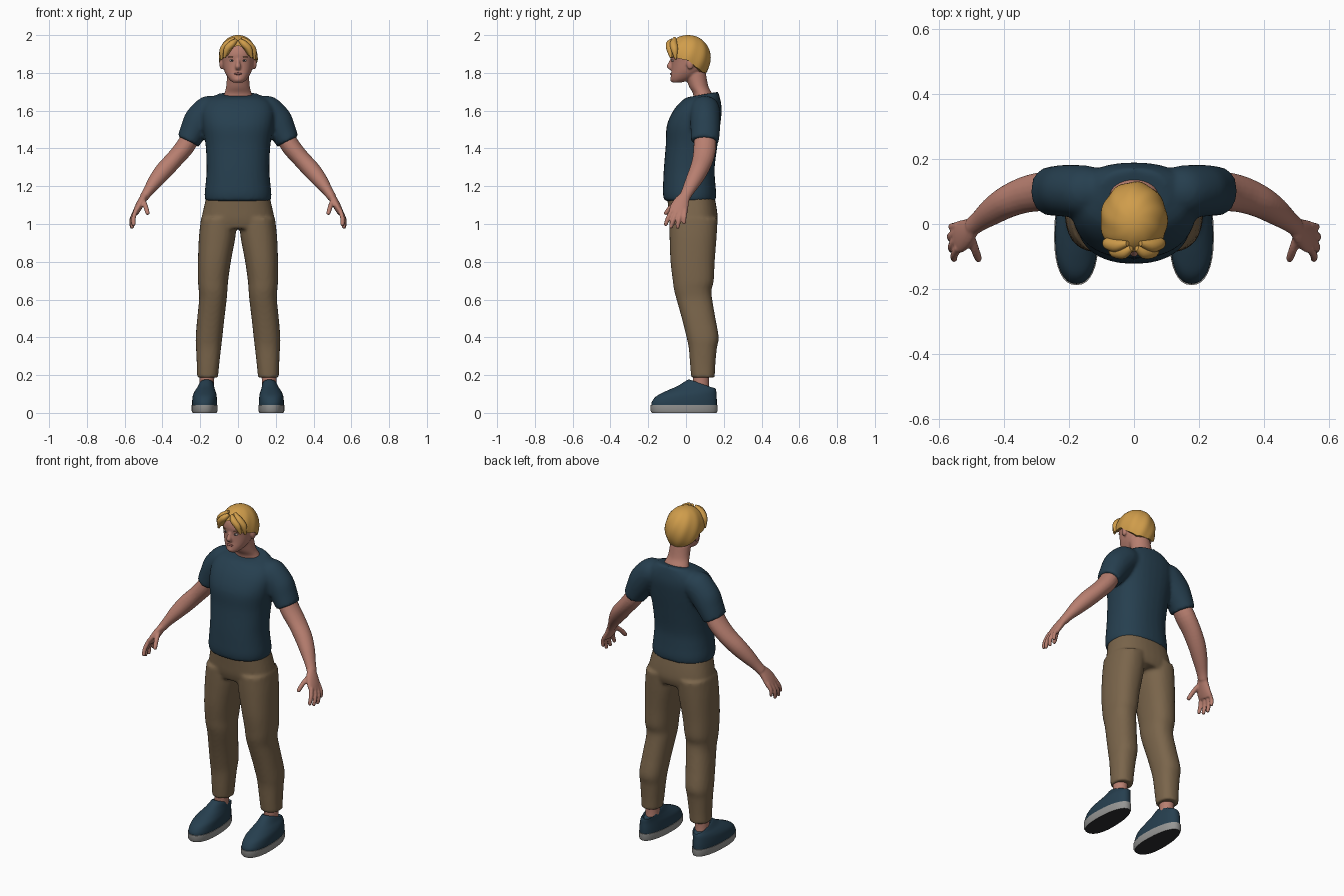
import bpy, bmesh, math
from mathutils import Vector


def mat(name, r, g, b):
    m = bpy.data.materials.new(name)
    m.diffuse_color = [(c / 255 / 12.92 if c < 11 else ((c / 255 + .055) / 1.055) ** 2.4) for c in (r, g, b)] + [1]
    return m


NAVY = mat("navy cloth", 38, 63, 79)
KHAKI = mat("brown cloth", 122, 101, 75)
SKIN = mat("skin", 184, 127, 112)
BLOND = mat("blond hair", 208, 157, 75)
GREY = mat("grey rubber", 150, 150, 148)
BLACK = mat("dark rubber", 45, 45, 47)
WHITE = mat("eye white", 190, 180, 175)
LIP = mat("lip", 158, 95, 88)
BROW = mat("brow", 135, 95, 65)


def level(z, x0, x1, y0, y1, e=2.0, n=32, egg=0.0):
    """Horizontal rounded ring; z is a height or a (front, back) pair."""
    zf, zb = z if isinstance(z, tuple) else (z, z)
    pts = []
    for i in range(n):
        a = math.tau * i / n
        c, s = math.cos(a), math.sin(a)
        c = math.copysign(abs(c) ** (2 / e), c)
        s = math.copysign(abs(s) ** (2 / e), s)
        pts.append(Vector(((x0 + x1) / 2 + (x1 - x0) / 2 * c * (1 - egg * s),
                           (y0 + y1) / 2 + (y1 - y0) / 2 * s, zf + (zb - zf) * (s + 1) / 2)))
    return pts


def tube(path, n=20):
    """Rings square to a path of (x, y, z, radius across, radius along y)."""
    P = [Vector(p[:3]) for p in path]
    rings = []
    for i, p in enumerate(path):
        d = (P[min(i + 1, len(P) - 1)] - P[max(i - 1, 0)]).normalized()
        v = Vector((0, 1, 0))
        v = (v - d * v.dot(d)).normalized()
        u = v.cross(d)
        rings.append([P[i] + u * p[3] * math.cos(math.tau * k / n) + v * p[4] * math.sin(math.tau * k / n)
                      for k in range(n)])
    return rings


def blob(c, r, n=16):
    out = []
    for j in range(9):
        f = math.pi * (.03 + .94 * j / 8)
        k = math.sin(f)
        out.append(level(c[2] - r[2] * math.cos(f), c[0] - r[0] * k, c[0] + r[0] * k,
                         c[1] - r[1] * k, c[1] + r[1] * k, n=n))
    return out


def mirrored(lofts):
    return lofts + [[[Vector((-p.x, p.y, p.z)) for p in r] for r in l] for l in lofts]


def smooth_rings(R, sub=4):
    """Catmull-Rom interpolation between rings."""
    out = []
    for i in range(len(R) - 1):
        A, B, C, D = R[max(i - 1, 0)], R[i], R[i + 1], R[min(i + 2, len(R) - 1)]
        for s in range(sub):
            t = s / sub
            out.append([b + .5 * t * (c - a + t * (2 * a - 5 * b + 4 * c - d + t * (3 * (b - c) + d - a)))
                        for a, b, c, d in zip(A, B, C, D)])
    return out + [R[-1]]


def build(name, lofts, mats, sub=4, voxel=0, relax=3):
    bm = bmesh.new()
    for l in lofts:
        rows = [[bm.verts.new(p) for p in r] for r in (smooth_rings(l, sub) if sub > 1 else l)]
        n = len(rows[0])
        for a, b in zip(rows, rows[1:]):
            for i in range(n):
                bm.faces.new((a[i], a[(i + 1) % n], b[(i + 1) % n], b[i]))
        bm.faces.new(rows[0])
        bm.faces.new(rows[-1])
    bmesh.ops.recalc_face_normals(bm, faces=bm.faces)
    if len(mats) > 1:  # underside takes the second colour
        for f in bm.faces:
            f.material_index = 1 if f.normal.z < -.8 else 0
    me = bpy.data.meshes.new(name)
    bm.to_mesh(me)
    bm.free()
    ob = bpy.data.objects.new(name, me)
    bpy.context.collection.objects.link(ob)
    for m in mats:
        me.materials.append(m)
    bpy.ops.object.select_all(action='DESELECT')
    ob.select_set(True)
    bpy.context.view_layer.objects.active = ob
    bpy.ops.object.shade_smooth_by_angle(angle=math.radians(50))
    if voxel:  # fuse overlapping forms into one skin
        m = ob.modifiers.new("fuse", 'REMESH')
        m.mode, m.voxel_size, m.use_smooth_shade = 'VOXEL', voxel, True
        m = ob.modifiers.new("relax", 'SMOOTH')
        m.factor, m.iterations = .5, relax
    return ob


# Shirt: torso and two sleeves
torso = [level(z, -w, w, f, b, 2.3) for z, w, f, b in (
    (1.122, .174, -.115, .157), (1.16, .177, -.122, .16), (1.22, .171, -.121, .155), (1.3, .166, -.117, .152),
    (1.42, .172, -.107, .167), (1.52, .188, -.102, .181), (1.6, .192, -.067, .189), (1.655, .165, -.02, .183))]
torso += [level((1.672, 1.70), -.105, .105, .012, .17, 2.2)]
sleeve = tube([(.10, .1, 1.61, .07, .07), (.15, .1, 1.60, .082, .08), (.205, .102, 1.545, .083, .08),
               (.24, .102, 1.485, .071, .077), (.264, .1, 1.437, .062, .074)], 28)
build("shirt", [torso] + mirrored([sleeve]), [NAVY], voxel=.01, relax=4)

# Trousers: pelvis and two legs
pelvis = [level(z, -w, w, f, b, 2.4) for z, w, f, b in (
    (1.15, .166, -.1, .15), (1.08, .183, -.094, .163), (1.02, .194, -.088, .168), (.975, .19, -.075, .155))]
leg = [level(z, a, b, f, k, 2.3) for z, a, b, f, k in (
    (1.03, .005, .196, -.088, .168), (.93, .014, .207, -.087, .162), (.8, .038, .212, -.082, .152),
    (.7, .052, .212, -.07, .147), (.65, .056, .208, -.063, .135), (.6, .06, .206, -.05, .139),
    (.5, .072, .216, -.022, .156), (.4, .083, .224, .003, .173), (.34, .09, .222, .015, .163),
    (.25, .1, .218, .022, .155), (.187, .106, .217, .028, .152))]
build("trousers", [pelvis] + mirrored([leg]), [KHAKI], voxel=.01)

# Arms with palm, thumb and fingers
arm = tube([(.24, .1, 1.48, .05, .055), (.28, .1, 1.41, .05, .06), (.335, .09, 1.345, .047, .056),
            (.39, .068, 1.285, .047, .05), (.435, .04, 1.23, .04, .043), (.475, .01, 1.175, .028, .033),
            (.498, -.008, 1.14, .024, .03)])
palm = tube([(.49, -.002, 1.155, .02, .026), (.513, -.025, 1.115, .021, .042),
             (.532, -.038, 1.08, .019, .05), (.545, -.042, 1.055, .015, .048)])
digits = [tube([(*a, r, r), (*b, r * .95, r * .95), (*c, r * .8, r * .8),
                (c[0], c[1], c[2] - .006, r * .3, r * .3)], 12) for a, b, c, r in (
    ((.505, -.03, 1.13), (.49, -.075, 1.095), (.478, -.108, 1.055), .014),
    ((.54, -.073, 1.075), (.553, -.096, 1.03), (.553, -.108, .995), .0125),
    ((.545, -.05, 1.065), (.561, -.068, 1.02), (.56, -.08, .982), .0125),
    ((.545, -.027, 1.065), (.564, -.038, 1.02), (.562, -.045, .98), .0125),
    ((.54, -.005, 1.075), (.56, -.008, 1.035), (.56, -.01, 1.005), .0115))]
build("arms", mirrored([arm, palm] + digits), [SKIN], voxel=.0055, relax=2)

# Head, neck, nose and ears
skull = [level(z, -w, w, f, b, 2.2) for z, w, f, b in (
    (1.748, .025, -.07, -.03), (1.762, .043, -.079, .02), (1.785, .06, -.08, .06), (1.815, .074, -.077, .09),
    (1.86, .083, -.077, .105), (1.9, .087, -.082, .11), (1.94, .08, -.07, .105), (1.97, .05, -.03, .07))]
neck = [level(z, -w, w, f, b) for z, w, f, b in (
    (1.645, .09, .04, .15), (1.69, .073, .037, .138), (1.73, .062, .015, .118), (1.8, .058, -.01, .105))]
nose = tube([(0, -.07, 1.882, .008, .008), (0, -.08, 1.855, .01, .012), (0, -.087, 1.833, .015, .015),
             (0, -.08, 1.818, .011, .008)], 14)
ear = blob((.087, .022, 1.848), (.012, .019, .03))
chin = blob((0, -.066, 1.767), (.024, .018, .018))
build("head", [skull, neck, nose, chin] + mirrored([ear]), [SKIN], voxel=.0055, relax=2)

# Face details
build("eyes", mirrored([blob((.032, -.067, 1.865), (.014, .009, .0065))]), [WHITE], 1)
build("pupils", mirrored([blob((.032, -.073, 1.865), (.005, .005, .0055))]), [BLACK], 1)
build("brows", mirrored([blob((.034, -.07, 1.884), (.018, .009, .004))]), [BROW], 1)
build("lips", [blob((0, -.077, 1.795), (.021, .008, .006))], [LIP], 1)

# Hair: wavy cap with a hemline that follows the face, plus parted fringe locks
HEM = ((0, 1.945), (18, 1.935), (38, 1.89), (60, 1.878), (90, 1.866), (112, 1.83), (140, 1.803), (180, 1.797))


def hem(deg):
    for (a, za), (b, zb) in zip(HEM, HEM[1:]):
        if deg <= b:
            return za + (zb - za) * (deg - a) / (b - a)
    return HEM[-1][1]


N, ROWS, cap = 64, 18, []
for j in range(ROWS + 1):
    ring = []
    for i in range(N):
        a = math.tau * i / N
        deg = math.degrees(min(a, math.tau - a))
        end = math.acos((hem(deg) - 1.875) / .125)
        f = .03 + (end - .03) * j / ROWS
        wave = 1 + .018 * math.sin(f) * math.sin(9 * a + 4 * f) - .05 * math.exp(-(deg / 9) ** 2) * math.sin(f) ** 2
        k = math.sin(f) ** .92 * wave
        ring.append(Vector((.103 * k * math.sin(a), .011 - .119 * k * math.cos(a), 1.875 + .125 * math.cos(f))))
    cap.append(ring)
cap.append([Vector((p.x * .72, .011 + (p.y - .011) * .72, p.z + .004)) for p in cap[-1]])
build("hair", [cap], [BLOND], 1)
locks = [tube([(*a, .008, .008), (*b, r, .02), (*c, r, .018), (*d, .006, .005)], 14) for a, b, c, d, r in (
    ((.008, -.075, 1.975), (.03, -.086, 1.955), (.058, -.086, 1.925), (.073, -.08, 1.88), .018),
    ((.02, -.06, 1.985), (.055, -.066, 1.955), (.08, -.06, 1.92), (.088, -.055, 1.872), .018))]
build("fringe", mirrored(locks), [BLOND])

# Ankles, shoes and soles
build("ankles", mirrored([[level(z, .165 - w, .165 + w, .08 - d, .08 + d) for z, w, d in (
    (.08, .04, .05), (.15, .038, .042), (.23, .042, .046))]]), [SKIN])
shoe = [level(z, a, b, f, k, 2.3, 36, g) for z, a, b, f, k, g in (
    (.04, .112, .242, -.184, .163, .1), ((.06, .07), .112, .242, -.18, .163, .1),
    ((.09, .1), .114, .238, -.155, .161, .1), ((.118, .115), .12, .228, -.1, .16, .06),
    ((.142, .125), .125, .216, -.045, .158, .02), ((.176, .13), .13, .203, .012, .154, 0),
    ((.168, .122), .137, .196, .025, .146, 0))]
build("shoes", mirrored([shoe]), [NAVY])
sole = [level(z, a, b, f, k, 2.3, 36, .1) for z, a, b, f, k in (
    (0, .114, .24, -.18, .162), (.012, .109, .245, -.188, .167), (.042, .109, .245, -.188, .167))]
build("soles", mirrored([sole]), [GREY, BLACK], 1)
